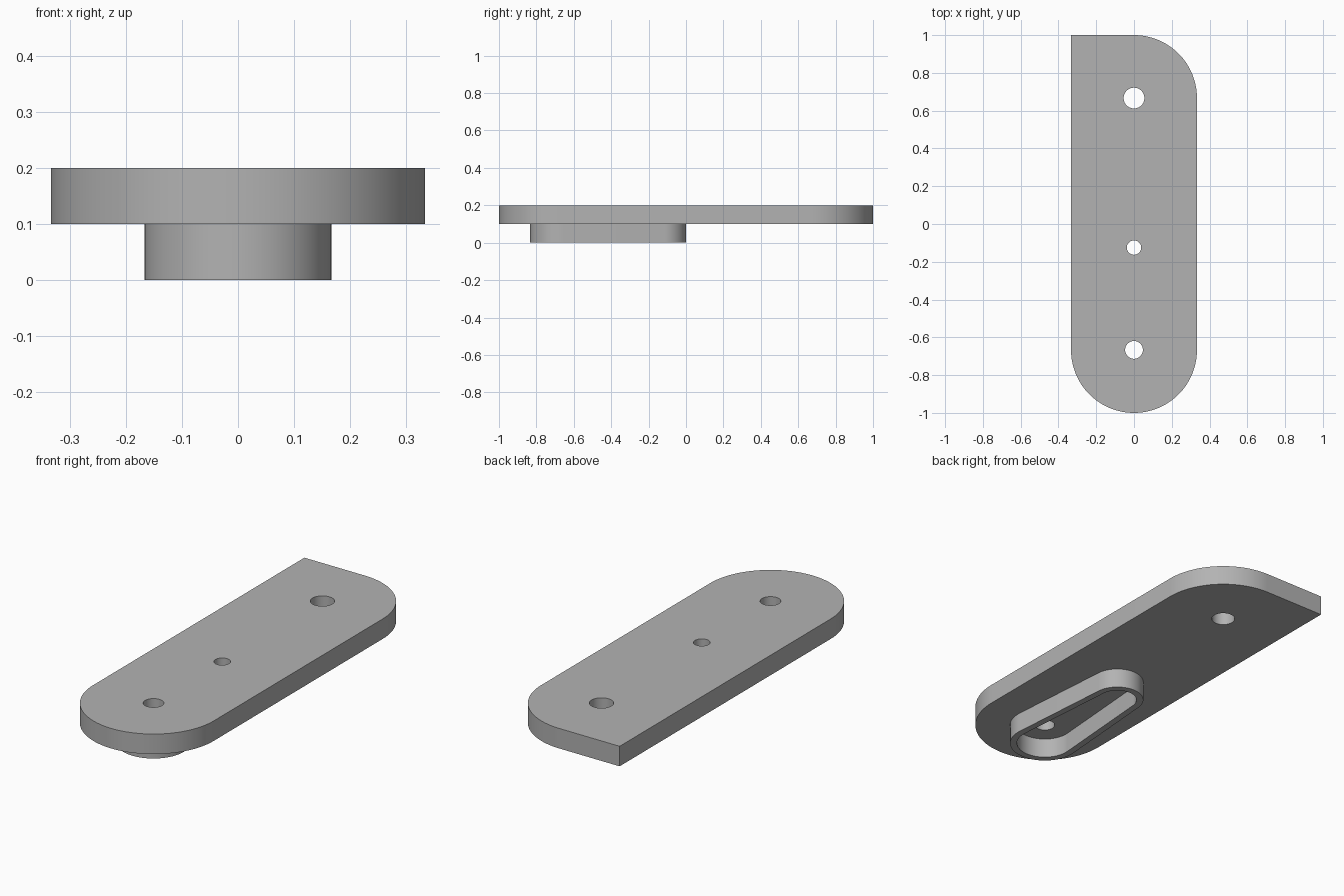
import bpy, bmesh
from math import sin, cos, pi, asin

cube = bpy.data.objects.get("Cube")
if cube:
    bpy.data.objects.remove(cube, do_unlink=True)

grey = bpy.data.materials.new("plain grey")
grey.use_nodes = True
colour = (0.45, 0.45, 0.45, 1)
grey.diffuse_color = colour
grey.node_tree.nodes["Principled BSDF"].inputs["Base Color"].default_value = colour


def arc(x, y, r, start, end, steps):
    return [(x + r * cos(start + (end - start) * i / steps),
             y + r * sin(start + (end - start) * i / steps)) for i in range(steps + 1)]


def circle(y, r):
    return arc(0, y, r, 0, 2 * pi, 48)[:-1]


def teardrop(y1, r1, y2, r2):
    """Outline of two circles joined by their common tangents."""
    a = asin((r1 - r2) / (y2 - y1))
    return arc(0, y2, r2, a, pi - a, 32) + arc(0, y1, r1, pi - a, 2 * pi + a, 40)


def extrude_outline(name, loops, bottom, top):
    """Fill the first loop, leaving the others open, and extrude upwards."""
    bm = bmesh.new()
    edges = []
    for loop in loops:
        verts = [bm.verts.new((x, y, bottom)) for x, y in loop]
        edges += [bm.edges.new((v, verts[i - 1])) for i, v in enumerate(verts)]
    bmesh.ops.triangle_fill(bm, edges=edges, use_beauty=True)
    result = bmesh.ops.extrude_face_region(bm, geom=bm.faces[:], use_keep_orig=True)
    raised = [g for g in result["geom"] if isinstance(g, bmesh.types.BMVert)]
    bmesh.ops.translate(bm, verts=raised, vec=(0, 0, top - bottom))
    bmesh.ops.recalc_face_normals(bm, faces=bm.faces[:])
    mesh = bpy.data.meshes.new(name)
    bm.to_mesh(mesh)
    bm.free()
    mesh.materials.append(grey)
    obj = bpy.data.objects.new(name, mesh)
    bpy.context.collection.objects.link(obj)
    bpy.ops.object.select_all(action="DESELECT")
    obj.select_set(True)
    bpy.context.view_layer.objects.active = obj
    bpy.ops.object.shade_smooth_by_angle(angle=pi / 6)
    return obj


R, END = 1 / 3, 2 / 3   # half width and centre of the round ends
TIP = -0.125            # centre of the narrow end of the rim

# Plate: round front, one rounded and one square back corner, three holes
outline = arc(0, -END, R, pi, 2 * pi, 64) + arc(0, END, R, 0, pi / 2, 32) + [(-R, 1)]
extrude_outline("plate", [outline, circle(END, 0.055), circle(TIP, 0.038),
                          circle(-END, 0.047)], 0.1, 0.2)

# Hollow teardrop rim below the plate
WALL = 0.033
extrude_outline("underside_rim", [teardrop(-END, R / 2, TIP, 0.125),
                                  teardrop(-END, R / 2 - WALL, TIP, 0.125 - WALL)], 0, 0.1)
